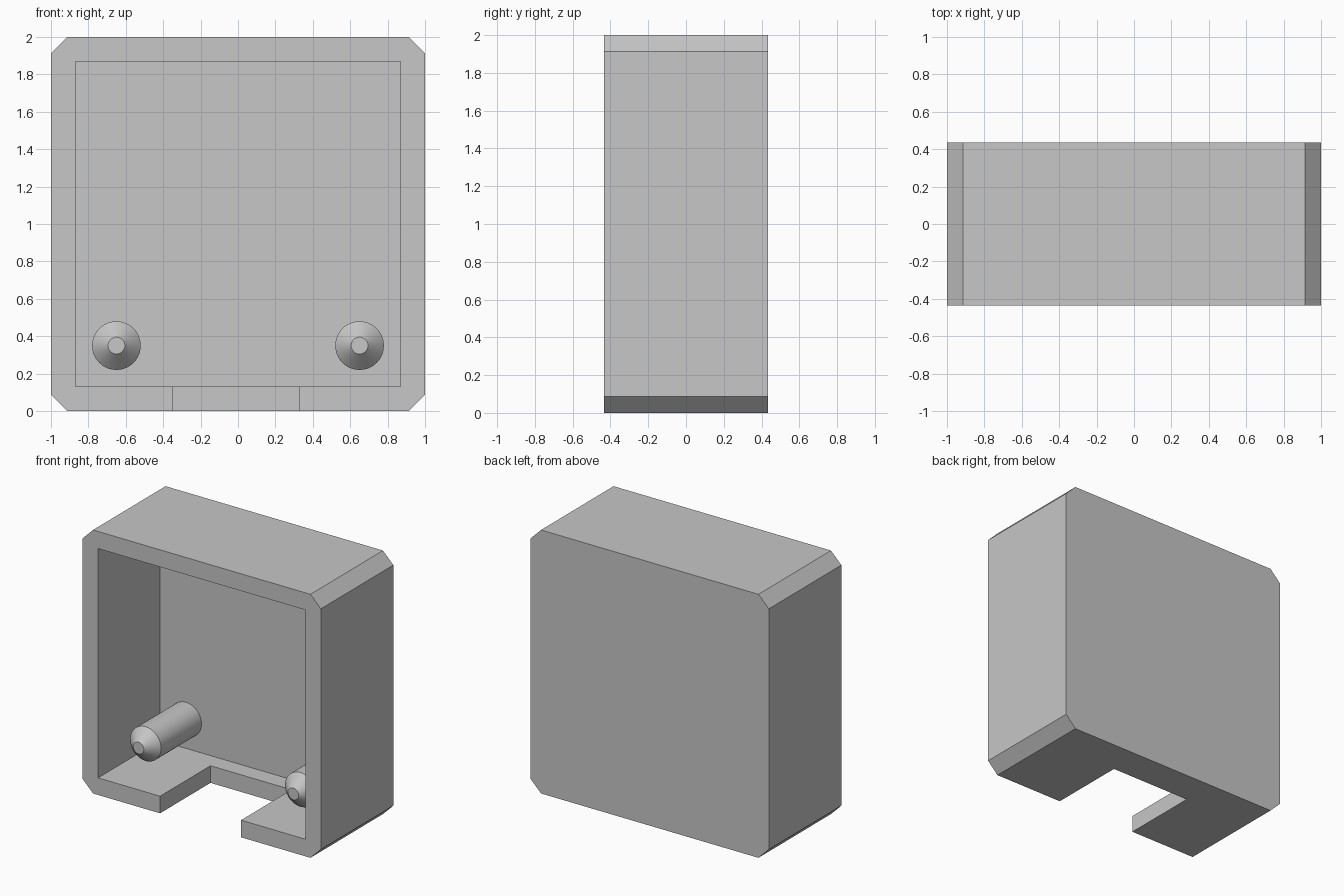
import bpy, bmesh
from math import pi, radians, cos, sin
from mathutils import Matrix

cube = bpy.data.objects.get("Cube")
if cube:
    bpy.data.objects.remove(cube, do_unlink=True)

grey = bpy.data.materials.new("light grey")
grey.use_nodes = True
colour = (0.57, 0.57, 0.57, 1)
grey.diffuse_color = colour
grey.node_tree.nodes["Principled BSDF"].inputs["Base Color"].default_value = colour

FRONT, BACK = -0.435, 0.435
WALL, BEVEL = 0.13, 0.087
INNER_BACK = BACK - WALL


def make_object(name, bm):
    bmesh.ops.recalc_face_normals(bm, faces=bm.faces)
    mesh = bpy.data.meshes.new(name)
    bm.to_mesh(mesh)
    bm.free()
    mesh.materials.append(grey)
    obj = bpy.data.objects.new(name, mesh)
    bpy.context.collection.objects.link(obj)
    return obj


def box(name, x0, x1, y0, y1, z0, z1):
    bm = bmesh.new()
    place = (Matrix.Translation(((x0 + x1) / 2, (y0 + y1) / 2, (z0 + z1) / 2))
             @ Matrix.Diagonal((x1 - x0, y1 - y0, z1 - z0, 1)))
    bmesh.ops.create_cube(bm, size=1, matrix=place)
    return make_object(name, bm)


def activate(obj):
    bpy.ops.object.select_all(action='DESELECT')
    obj.select_set(True)
    bpy.context.view_layer.objects.active = obj


def cut(target, cutter):
    cutter.hide_render = True
    mod = target.modifiers.new("cut", 'BOOLEAN')
    mod.operation = 'DIFFERENCE'
    mod.solver = 'EXACT'
    mod.object = cutter
    activate(target)
    bpy.ops.object.modifier_apply(modifier=mod.name)
    bpy.data.objects.remove(cutter, do_unlink=True)


# Housing: block with its four depth-wise edges chamfered
housing = box("housing", -1, 1, FRONT, BACK, 0, 2)
bm = bmesh.new()
bm.from_mesh(housing.data)
edges = [e for e in bm.edges if abs(e.verts[0].co.y - e.verts[1].co.y) > 0.1]
bmesh.ops.bevel(bm, geom=edges, offset=BEVEL, segments=1, affect='EDGES')
bm.to_mesh(housing.data)
bm.free()

# Open cavity at the front, then the slot through the floor
cut(housing, box("cavity_cutter", WALL - 1, 1 - WALL, FRONT - 0.2, INNER_BACK, WALL, 2 - WALL))
cut(housing, box("slot_cutter", -0.35, 0.33, FRONT - 0.2, 0.17, -0.2, WALL + 0.2))


# Pegs: lathed profile of (radius, y), standing out of the back wall
def peg(name, x, z, sides=48):
    profile = [(0.13, INNER_BACK + 0.01), (0.13, -0.18), (0.045, -0.265)]
    bm = bmesh.new()
    rings = [[bm.verts.new((x + r * cos(2 * pi * i / sides), y, z + r * sin(2 * pi * i / sides)))
              for i in range(sides)] for r, y in profile]
    for a, b in zip(rings, rings[1:]):
        for i in range(sides):
            j = (i + 1) % sides
            bm.faces.new((a[i], a[j], b[j], b[i]))
    bm.faces.new(rings[0])
    bm.faces.new(rings[-1])
    obj = make_object(name, bm)
    activate(obj)
    bpy.ops.object.shade_smooth_by_angle(angle=radians(30))


for side, x in (("right", -0.65), ("left", 0.65)):
    peg(side + "_peg", x, 0.35)
